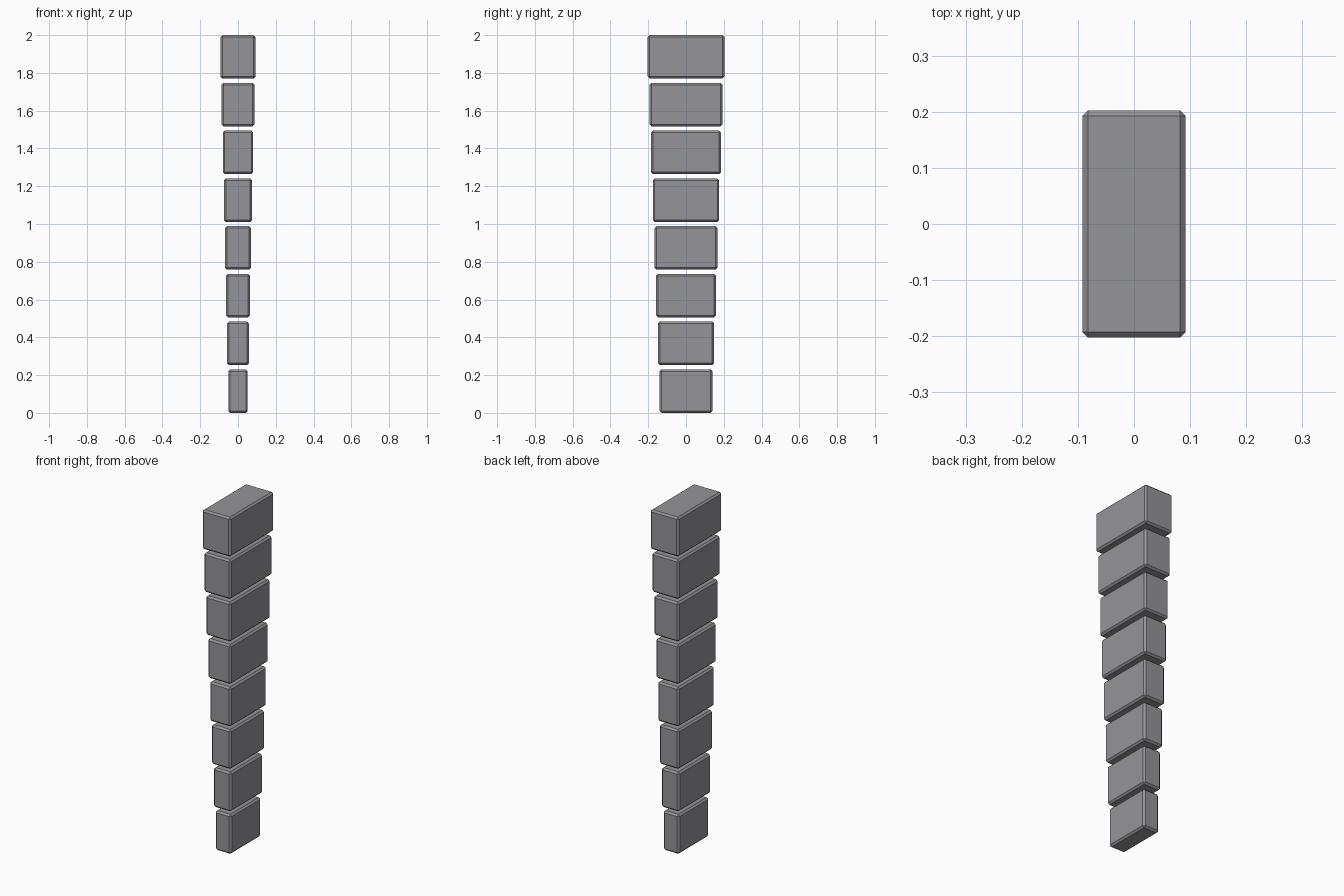
import bpy

if "Cube" in bpy.data.objects:
    bpy.data.objects.remove(bpy.data.objects["Cube"])

COUNT = 8
HEIGHT = 0.23
PITCH = (2.0 - HEIGHT) / (COUNT - 1)

stone = bpy.data.materials.new("dark_grey")
stone.diffuse_color = (0.3, 0.3, 0.32, 1)
stone.use_nodes = True
stone.node_tree.nodes["Principled BSDF"].inputs["Base Color"].default_value = stone.diffuse_color


def block(name, width, depth, z_base):
    bpy.ops.mesh.primitive_cube_add(size=1, location=(0, 0, z_base + HEIGHT / 2))
    ob = bpy.context.object
    ob.name = name
    ob.scale = (width, depth, HEIGHT)
    bpy.ops.object.transform_apply(location=False, rotation=False, scale=True)
    ob.data.materials.append(stone)
    # single-segment flat chamfer
    bev = ob.modifiers.new("chamfer", 'BEVEL')
    bev.width = 0.01
    bev.segments = 1
    return ob


# column of separate blocks, growing steadily towards the top
for i in range(COUNT):
    t = i / (COUNT - 1)
    block(f"column_block_{i + 1}",
          0.103 + t * (0.184 - 0.103),
          0.28 + t * (0.405 - 0.28),
          i * PITCH)
